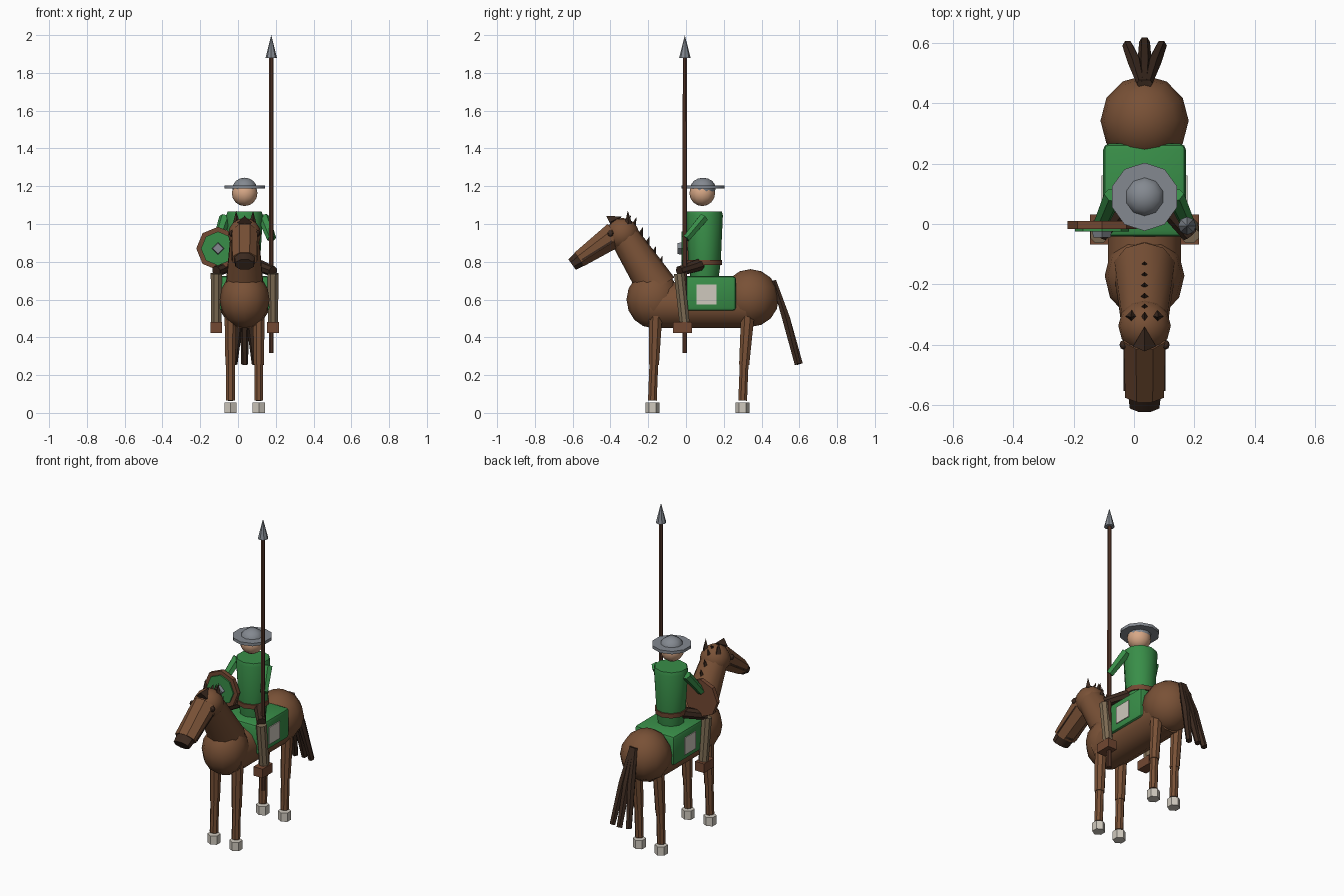
import bpy, bmesh, math
from mathutils import Vector, Matrix

if "Cube" in bpy.data.objects:
    bpy.data.objects.remove(bpy.data.objects["Cube"])

CX = 0.035  # symmetry plane of horse and rider


def mat(name, r, g, b):
    m = bpy.data.materials.new(name)
    m.diffuse_color = (r, g, b, 1)
    m.use_nodes = True
    m.node_tree.nodes["Principled BSDF"].inputs["Base Color"].default_value = m.diffuse_color
    return m


COAT = mat("horse brown", 0.19, 0.082, 0.037)
DARK = mat("dark brown", 0.045, 0.023, 0.014)
GREEN = mat("green cloth", 0.04, 0.27, 0.065)
STEEL = mat("steel grey", 0.23, 0.25, 0.28)
SKIN = mat("skin", 0.68, 0.39, 0.24)
TAN = mat("tan trousers", 0.20, 0.145, 0.085)
PALE = mat("pale grey", 0.62, 0.58, 0.51)
LEATHER = mat("leather brown", 0.17, 0.065, 0.032)
WOOD = mat("lance wood", 0.11, 0.045, 0.026)


def finish(name, bm, material):
    bmesh.ops.recalc_face_normals(bm, faces=bm.faces)
    for f in bm.faces:
        f.smooth = True
    me = bpy.data.meshes.new(name)
    bm.to_mesh(me)
    bm.free()
    me.set_sharp_from_angle(angle=math.radians(38))
    me.materials.append(material)
    ob = bpy.data.objects.new(name, me)
    bpy.context.collection.objects.link(ob)
    return ob


def tube(name, material, sections, n=8, phase=22.5):
    """Straight or bent tube; sections are (point, radius across, radius other way)."""
    bm = bmesh.new()
    pts = [Vector(s[0]) for s in sections]
    d = (pts[-1] - pts[0]).normalized()
    u = Vector((1, 0, 0))
    u = (u - d * u.dot(d)).normalized()
    v = d.cross(u)
    rings = []
    for p, s in zip(pts, sections):
        ru, rv = s[1], s[-1]
        rings.append([bm.verts.new(p + u * ru * math.cos(a) + v * rv * math.sin(a))
                      for a in (math.radians(phase) + 2 * math.pi * i / n for i in range(n))])
    for a, b in zip(rings, rings[1:]):
        for i in range(n):
            j = (i + 1) % n
            bm.faces.new((a[i], a[j], b[j], b[i]))
    bm.faces.new(rings[0])
    bm.faces.new(rings[-1])
    bmesh.ops.remove_doubles(bm, verts=bm.verts, dist=0.0008)
    return finish(name, bm, material)


def ball(name, material, c, r, seg=12, rings=8):
    bm = bmesh.new()
    bmesh.ops.create_uvsphere(bm, u_segments=seg, v_segments=rings, radius=1,
                              matrix=Matrix.Translation(c) @ Matrix.Diagonal((*r, 1)))
    return finish(name, bm, material)


def box(name, material, c, size, bevel=0):
    bm = bmesh.new()
    bmesh.ops.create_cube(bm, size=1, matrix=Matrix.Translation(c) @ Matrix.Diagonal((*size, 1)))
    if bevel:
        bmesh.ops.bevel(bm, geom=bm.edges[:], offset=bevel, segments=2, profile=0.5, affect='EDGES')
    return finish(name, bm, material)


def spike(name, material, base, tip, r, n=4, phase=0):
    return tube(name, material, [(base, r), (tip, 0.0002)], n, phase)


# Horse body
ball("chest", COAT, (CX, -0.172, 0.6), (0.132, 0.143, 0.152))
ball("rump", COAT, (CX, 0.342, 0.608), (0.146, 0.15, 0.153))
tube("barrel", COAT, [((CX, -0.19, 0.57), 0.125), ((CX, 0.35, 0.57), 0.125)], 12, 15)
tube("neck", COAT, [((CX, -0.15, 0.66), 0.105), ((CX, -0.33, 0.94), 0.078)], 10, 18)

# Horse head
ball("horse_head", COAT, (CX, -0.337, 0.945), (0.087, 0.088, 0.087))
tube("muzzle", COAT, [((CX, -0.375, 0.945), 0.074, 0.074), ((CX, -0.565, 0.813), 0.07, 0.047)])
tube("nose", DARK, [((CX, -0.545, 0.826), 0.06, 0.05), ((CX, -0.603, 0.785), 0.053, 0.036)])
spike("forelock", DARK, (CX, -0.405, 1.008), (CX, -0.34, 1.04), 0.038)
for s in (-1, 1):
    ball("eye", DARK, (CX + s * 0.07, -0.4, 0.95), (0.013, 0.016, 0.016), 8, 6)
    spike("ear", DARK, (CX + s * 0.043, -0.305, 1.0), (CX + s * 0.045, -0.308, 1.07), 0.02)
    tube("mouth_line", DARK, [((CX + s * 0.064, -0.39, 0.91), 0.007), ((CX + s * 0.064, -0.55, 0.81), 0.007)], 4, 45)

# Mane spikes down the back of the neck
for i in range(5):
    t = i / 4
    y, z = -0.275 + 0.14 * t, 0.985 - 0.2 * t
    spike("mane_spike", DARK, (CX, y - 0.01, z - 0.02), (CX, y + 0.012, z + 0.05), 0.022)
spike("poll_tuft", DARK, (CX, -0.32, 1.01), (CX, -0.29, 1.045), 0.018)

# Legs and hooves
for label, top, knee, foot in (("front", -0.16, -0.17, -0.178), ("rear", 0.328, 0.308, 0.3)):
    for s in (-1, 1):
        x = CX + s * 0.075
        tube(label + "_upper_leg", COAT, [((x, top, 0.54), 0.034, 0.039), ((x, knee, 0.255), 0.029)])
        tube(label + "_lower_leg", COAT, [((x, knee, 0.27), 0.025), ((x, foot, 0.065), 0.025)])
        tube(label + "_hoof", PALE, [((x, foot, 0), 0.037), ((x, foot, 0.054), 0.037)], 6, 90)

# Tail strands
for s in (-1, 0, 1):
    tube("tail_strand", DARK, [((CX + s * 0.012, 0.465, 0.7), 0.014),
                               ((CX + s * 0.03, 0.53, 0.5), 0.024),
                               ((CX + s * 0.056, 0.603 - 0.012 * abs(s), 0.258), 0.018)], 6, 0)

# Saddle cloth with pale side patches
box("saddle_cloth", GREEN, (CX, 0.112, 0.632), (0.274, 0.308, 0.185), 0.02)
for s in (-1, 1):
    box("cloth_patch", PALE, (CX + s * 0.138, 0.108, 0.628), (0.008, 0.106, 0.106))

# Rider torso and belt
tube("torso", GREEN, [((CX, 0.098, 0.71), 0.074), ((CX, 0.098, 0.8), 0.086),
                      ((CX, 0.098, 1.045), 0.102, 0.097), ((CX, 0.098, 1.066), 0.095, 0.092)], 10, 18)
tube("belt", LEATHER, [((CX, 0.098, 0.782), 0.092), ((CX, 0.098, 0.81), 0.094)], 10, 18)

# Rider legs and boots
for s in (-1, 1):
    x = CX + s * 0.15
    tube("thigh", DARK, [((CX + s * 0.06, 0.075, 0.785), 0.034), ((x, -0.035, 0.75), 0.028)])
    tube("lower_leg", TAN, [((x, -0.036, 0.738), 0.032, 0.03), ((x, -0.008, 0.48), 0.029)])
    box("boot", LEATHER, (x, -0.018, 0.452), (0.062, 0.1, 0.056))

# Arms
for label, a, b in (("right", (0.135, 0.095, 1.035), (0.178, 0.0, 0.922)),
                    ("left", (-0.068, 0.095, 1.035), (-0.108, 0.005, 0.91))):
    tube(label + "_arm", GREEN, [(a, 0.032, 0.027), (b, 0.025, 0.022)], 6, 0)

# Rider head and brimmed helmet
ball("rider_head", SKIN, (CX, 0.086, 1.163), (0.068, 0.068, 0.068), 12, 8)
tube("helmet_brim", STEEL, [((CX, 0.09, 1.187), 0.113), ((CX, 0.09, 1.205), 0.113)], 10, 18)
ball("helmet_dome", STEEL, (CX, 0.09, 1.19), (0.067, 0.067, 0.055), 10, 8)

# Lance
tube("lance_shaft", WOOD, [((0.176, -0.006, 0.318), 0.013), ((0.176, -0.006, 1.89), 0.012)])
spike("lance_tip", STEEL, (0.176, -0.006, 1.88), (0.176, -0.006, 2.0), 0.03, 8)

# Shield: wooden rim, green face and steel boss
SX, SZ = -0.106, 0.87
tube("shield_rim", LEATHER, [((SX, 0.01, SZ), 0.115), ((SX, -0.016, SZ), 0.115)], 8, 0)
tube("shield_face", GREEN, [((SX, -0.01, SZ), 0.09), ((SX, -0.025, SZ), 0.09)], 8, 0)
tube("shield_boss", STEEL, [((SX, -0.02, SZ), 0.034), ((SX, -0.045, SZ), 0.028)], 4, 0)
